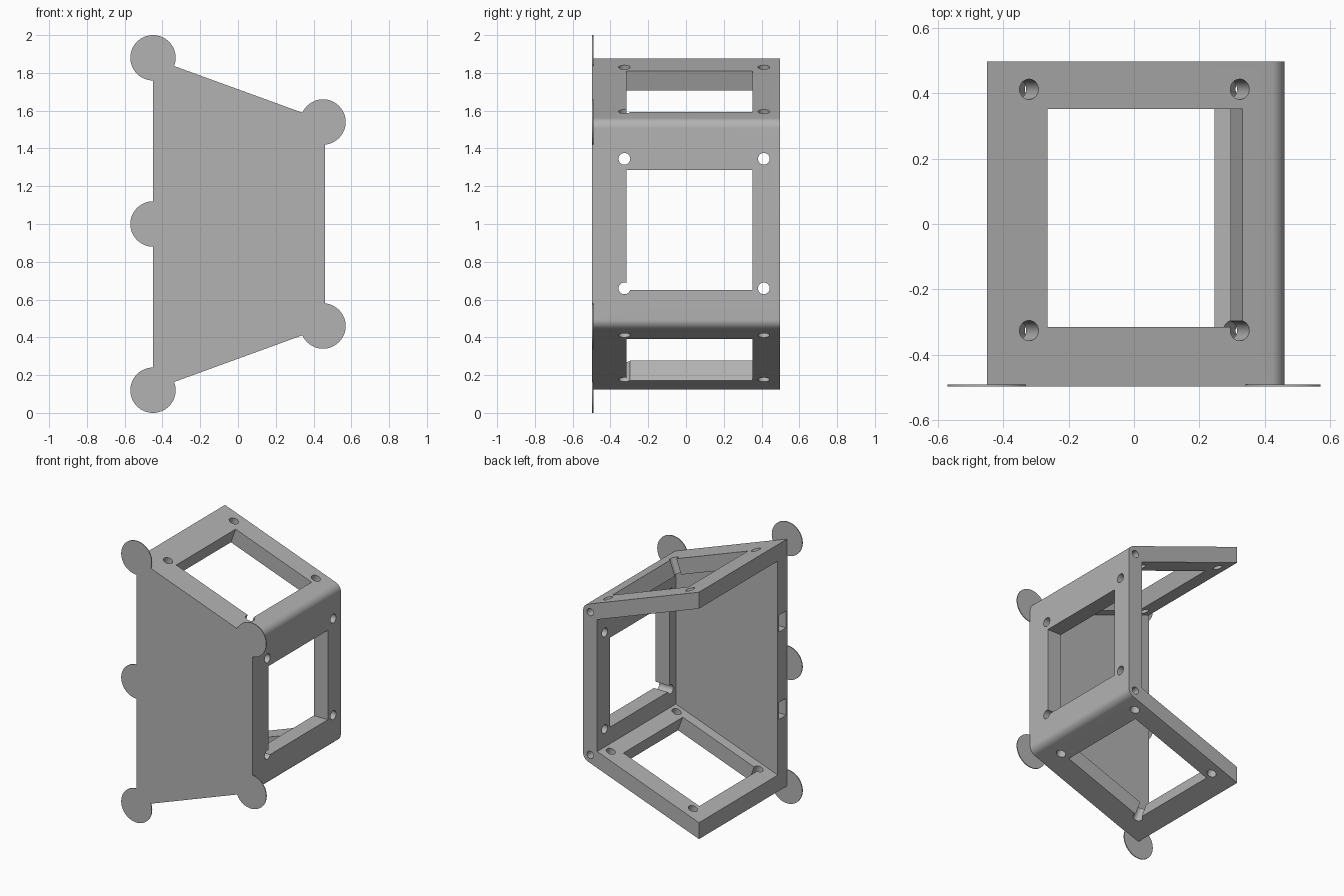
import bpy, bmesh, math
from mathutils import Vector

if "Cube" in bpy.data.objects:
    bpy.data.objects.remove(bpy.data.objects["Cube"])

BACK, FRONT, T = 0.497, -0.497, 0.11     # depth limits and wall thickness
X0, X1, R = -0.45, 0.46, 0.055           # open side, closed side, corner radius
A = math.radians(20)                     # slope of the upper and lower walls
C, S, TAN = math.cos(A), math.sin(A), math.tan(A)
Z_TOP, Z_MID = 1.877, 1.0

grey = bpy.data.materials.new("light grey")
grey.diffuse_color = (0.45, 0.45, 0.45, 1)
grey.use_nodes = True
grey.node_tree.nodes["Principled BSDF"].inputs["Base Color"].default_value = grey.diffuse_color


def prism(name, pts, origin, u, v, w, w0, w1):
    """Extrude a 2D polygon lying in the u/v plane from w0 to w1 along w."""
    o, u, v, w = map(Vector, (origin, u, v, w))
    bm = bmesh.new()
    a = [bm.verts.new(o + u * p + v * q + w * w0) for p, q in pts]
    b = [bm.verts.new(o + u * p + v * q + w * w1) for p, q in pts]
    bm.faces.new(a)
    bm.faces.new(b)
    for i in range(len(a)):
        j = (i + 1) % len(a)
        bm.faces.new((a[i], a[j], b[j], b[i]))
    bmesh.ops.recalc_face_normals(bm, faces=bm.faces)
    me = bpy.data.meshes.new(name)
    bm.to_mesh(me)
    bm.free()
    me.materials.append(grey)
    ob = bpy.data.objects.new(name, me)
    bpy.context.collection.objects.link(ob)
    return ob


def circle(cx, cy, r, n=32):
    return [(cx + r * math.cos(i * math.tau / n), cy + r * math.sin(i * math.tau / n))
            for i in range(n)]


def rect(a0, a1, b0, b1):
    return [(a0, b0), (a1, b0), (a1, b1), (a0, b1)]


def combine(target, tool, operation):
    mod = target.modifiers.new("combine", 'BOOLEAN')
    mod.operation, mod.solver, mod.object = operation, 'EXACT', tool
    bpy.context.view_layer.objects.active = target
    bpy.ops.object.modifier_apply(modifier=mod.name)
    bpy.data.objects.remove(tool)


def along_y(name, pts, y0, y1):
    return prism(name, pts, (0, 0, 0), (1, 0, 0), (0, 0, 1), (0, 1, 0), y0, y1)


# Bracket body: trapezoid with two rounded corners
cx = X1 - R
cz = Z_TOP - (cx - X0) * TAN - R / C     # centre of the upper rounding
upper = [(X0, Z_TOP)]
for i in range(13):
    t = math.radians(70) * (1 - i / 12)
    upper.append((cx + R * math.cos(t), cz + R * math.sin(t)))
lower = [(x, 2 * Z_MID - z) for x, z in reversed(upper)]
body = along_y("bracket_body", upper + lower, FRONT, BACK)

# Hollow inside, open at the back and the left
xi, xo = X1 - T, X0 - 0.2
inner = lambda x: Z_TOP - (x - X0) * TAN - T / C
hollow = [(xo, inner(xo)), (xi, inner(xi)),
          (xi, 2 * Z_MID - inner(xi)), (xo, 2 * Z_MID - inner(xo))]
combine(body, along_y("hollow_cutter", hollow, FRONT + T, BACK + 0.1), 'DIFFERENCE')

# Window and four screw holes in each wall: first hole, run direction, outward normal
walls = [((-0.32, 0, 1.833), (C, 0, -S), (S, 0, C)),
         ((X1, 0, 1.345), (0, 0, -1), (1, 0, 0)),
         ((0.34, 0, 0.41), (-C, 0, -S), (S, 0, -C))]
for start, run, normal in walls:
    shapes = [rect(0.06, 0.695, -0.315, 0.352)]
    shapes += [circle(u, y, 0.031) for u in (0, 0.686) for y in (-0.326, 0.412)]
    for pts in shapes:
        combine(body, prism("wall_cutter", pts, start, run, (0, 1, 0), normal, -0.16, 0.06),
                'DIFFERENCE')

# Corner screw holes in the back, and pockets in the left edge of the front plate
for side in (1, -1):
    z = Z_MID + side * (cz - Z_MID)
    combine(body, along_y("corner_cutter", circle(cx, z, 0.026, 24), BACK - 0.25, BACK + 0.1),
            'DIFFERENCE')
    z = Z_MID + side * 0.31
    combine(body, along_y("pocket_cutter", rect(X0 - 0.1, X0 + 0.1, z - 0.06, z + 0.06),
                          FRONT + 0.015, FRONT + 0.095), 'DIFFERENCE')

# Thin round pads at the corners of the front face
for x, z in ((-0.45, 1.88), (-0.45, 1.0), (-0.45, 0.12), (0.45, 1.54), (0.45, 0.46)):
    combine(body, along_y("corner_pad", circle(x, z, 0.12, 64), FRONT, FRONT + 0.006), 'UNION')

bpy.ops.object.select_all(action='DESELECT')
body.select_set(True)
bpy.context.view_layer.objects.active = body
bpy.ops.object.shade_smooth_by_angle(angle=math.radians(30))
